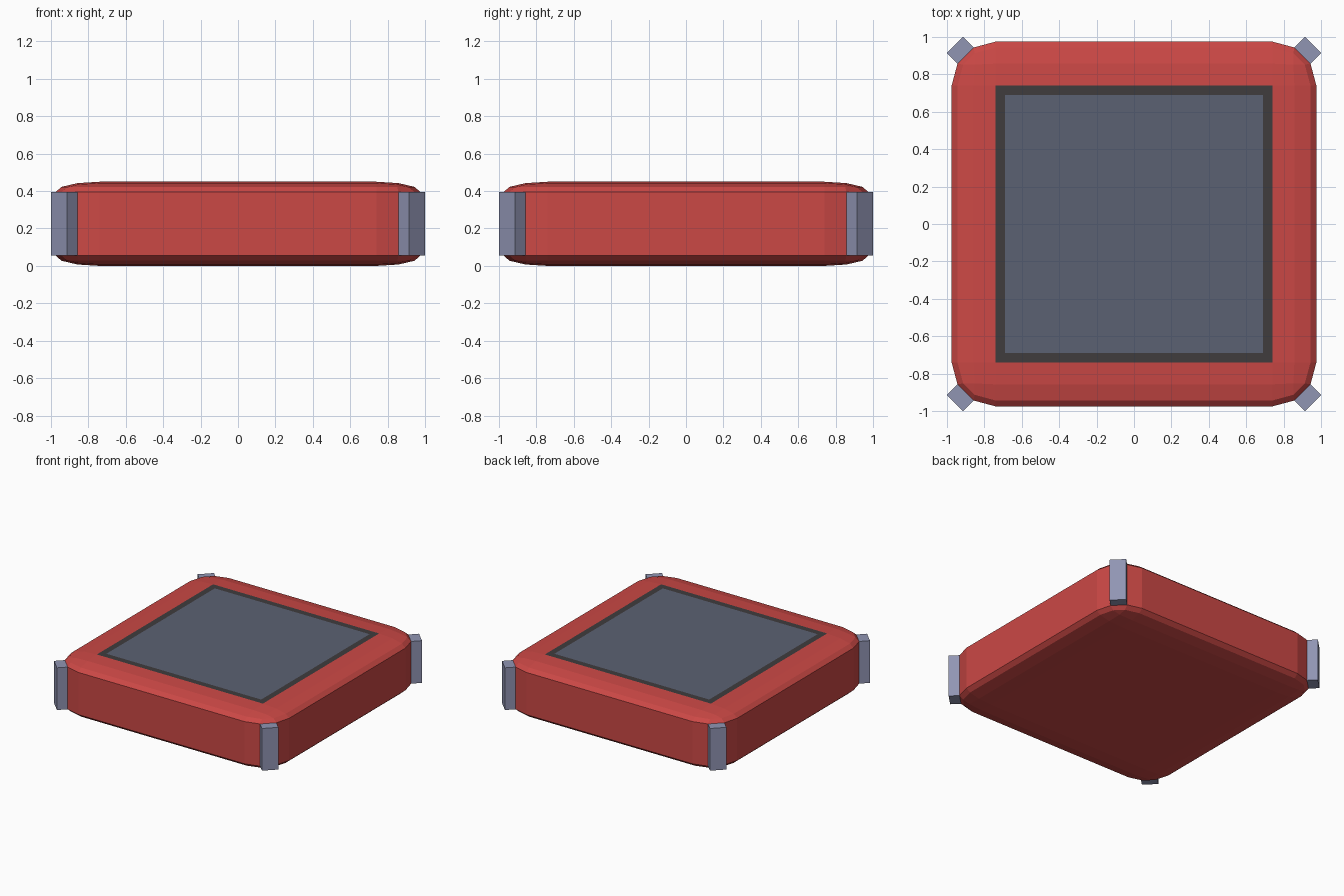
import bpy, bmesh
from math import radians, cos, sin
from mathutils import Matrix, Vector

if "Cube" in bpy.data.objects:
    bpy.data.objects.remove(bpy.data.objects["Cube"])

HALF, R, H, RZ = 0.975, 0.235, 0.45, 0.055   # half width, corner radius, height, rim height
FLAT = HALF - R


def material(name, rgb):
    m = bpy.data.materials.new(name)
    m.diffuse_color = (*rgb, 1)
    m.use_nodes = True
    m.node_tree.nodes["Principled BSDF"].inputs["Base Color"].default_value = m.diffuse_color
    return m


def add_object(name, bm, mats):
    bmesh.ops.recalc_face_normals(bm, faces=bm.faces)
    me = bpy.data.meshes.new(name)
    bm.to_mesh(me)
    bm.free()
    for m in mats:
        me.materials.append(m)
    ob = bpy.data.objects.new(name, me)
    bpy.context.collection.objects.link(ob)
    return ob


red = material("red_shell", (0.60, 0.065, 0.06))
dark = material("dark_trim", (0.05, 0.045, 0.047))
slate = material("slate_panel", (0.105, 0.12, 0.17))
steel = material("steel_post", (0.28, 0.30, 0.45))

# Body: bevelled cube flattened so the top and bottom rims become shallow ellipses
bm = bmesh.new()
bmesh.ops.create_cube(bm, size=2 * HALF)
bmesh.ops.bevel(bm, geom=bm.edges[:], offset=R, offset_type='OFFSET', segments=3,
                profile=0.5, affect='EDGES')
for v in bm.verts:
    s = 1 if v.co.z > 0 else -1
    v.co.z = H / 2 + s * (H / 2 - RZ + (abs(v.co.z) - FLAT) / R * RZ)

# Top panel: inset the flat top face for a dark frame around a slate centre
top = max(bm.faces, key=lambda f: f.calc_center_median().z)
frame = bmesh.ops.inset_region(bm, faces=[top], thickness=0.05, use_even_offset=True)
for f in frame["faces"]:
    f.material_index = 1
top.material_index = 2
add_object("body", bm, [red, dark, slate])

# Corner posts: blocks standing out from the diagonal corner facets
width = 2 * R * sin(radians(15))
inner = FLAT * 2 ** 0.5 + R * cos(radians(15)) - 0.01
depth = 0.08 + 0.01
for i, name in enumerate(("back_right", "back_left", "front_left", "front_right")):
    bm = bmesh.new()
    bmesh.ops.create_cube(bm, size=1, matrix=(
        Matrix.Rotation(radians(45 + 90 * i), 4, 'Z')
        @ Matrix.Translation((inner + depth / 2, 0, H / 2))
        @ Matrix.Diagonal(Vector((depth, width, H - 2 * RZ, 1)))))
    add_object("post_" + name, bm, [steel])
